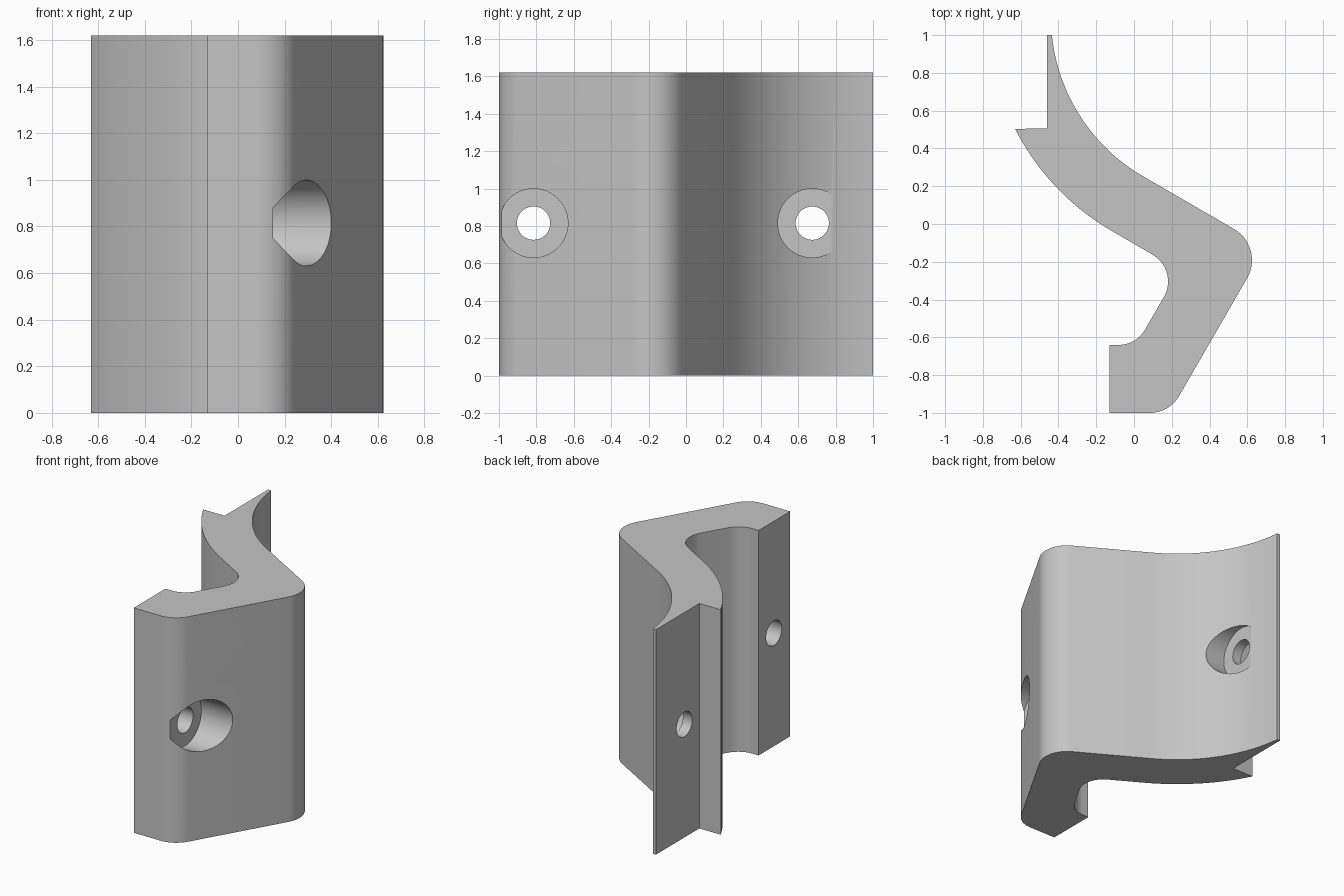
import bpy, bmesh
from math import radians, tan, atan2, cos, sin, pi
from mathutils import Vector, Matrix

cube = bpy.data.objects.get("Cube")
if cube:
    bpy.data.objects.remove(cube, do_unlink=True)

HEIGHT = 1.62
HOLE_Z = 0.815

grey = bpy.data.materials.new("plain grey")
grey.use_nodes = True
colour = (0.56, 0.56, 0.56, 1)
grey.diffuse_color = colour
grey.node_tree.nodes["Principled BSDF"].inputs["Base Color"].default_value = colour


def arc(centre, radius, start, end, steps):
    """Points on an arc, swept from start to end in radians."""
    return [Vector((centre[0] + radius * cos(a), centre[1] + radius * sin(a)))
            for a in (start + (end - start) * i / steps for i in range(steps + 1))]


def fillet(before, corner, after, radius, steps=14):
    """Round a corner between two straight edges."""
    before, corner, after = Vector(before), Vector(corner), Vector(after)
    u, v = (before - corner).normalized(), (after - corner).normalized()
    half = u.angle(v) / 2
    centre = corner + (u + v).normalized() * radius / sin(half)
    p, q = (corner + d * radius / tan(half) - centre for d in (u, v))
    start = atan2(p.y, p.x)
    sweep = (atan2(q.y, q.x) - start + pi) % (2 * pi) - pi
    return arc(centre, radius, start, start + sweep, steps)


# Bracket outline, counter-clockwise from the foot
foot = (-0.13, -1.0)
heel = (0.187, -1.0)
outer_elbow = (0.694, -0.122)
inner_elbow = (0.24, -0.245)
toe = (0.0115, -0.64)
toe_end = (-0.13, -0.64)
bend = (0.54, 1.10)
outer_arc = arc(bend, 0.98, radians(240), radians(185.9), 36)
inner_arc = arc(bend, 1.313, radians(207), radians(240), 28)

outline = [Vector(foot)]
outline += fillet(foot, heel, outer_elbow, 0.18)
outline += fillet(heel, outer_elbow, outer_arc[0], 0.19)
outline += outer_arc
outline += [Vector((-0.46, 1.0)), Vector((-0.46, 0.505))]
outline += inner_arc
outline += fillet(inner_arc[-1], inner_elbow, toe, 0.164)
outline += fillet(inner_elbow, toe, toe_end, 0.16)
outline.append(Vector(toe_end))

bm = bmesh.new()
base = bm.faces.new([bm.verts.new((p.x, p.y, 0)) for p in outline])
top = bmesh.ops.extrude_face_region(bm, geom=[base])["geom"]
bmesh.ops.translate(bm, vec=(0, 0, HEIGHT),
                    verts=[e for e in top if isinstance(e, bmesh.types.BMVert)])
bmesh.ops.recalc_face_normals(bm, faces=bm.faces)
mesh = bpy.data.meshes.new("bracket")
bm.to_mesh(mesh)
bm.free()
mesh.materials.append(grey)
bracket = bpy.data.objects.new("bracket", mesh)
bpy.context.collection.objects.link(bracket)
bpy.context.view_layer.objects.active = bracket


def bore(name, y, radius, x_from, x_to):
    """Cut a round hole along x."""
    bm = bmesh.new()
    bmesh.ops.create_cone(bm, cap_ends=True, segments=64, radius1=radius,
                          radius2=radius, depth=x_to - x_from,
                          matrix=Matrix.Translation(((x_from + x_to) / 2, y, HOLE_Z))
                          @ Matrix.Rotation(pi / 2, 4, 'Y'))
    data = bpy.data.meshes.new(name)
    bm.to_mesh(data)
    bm.free()
    data.materials.append(grey)
    cutter = bpy.data.objects.new(name, data)
    cutter.hide_render = True
    bpy.context.collection.objects.link(cutter)
    cut = bracket.modifiers.new(name, 'BOOLEAN')
    cut.operation = 'DIFFERENCE'
    cut.solver = 'EXACT'
    cut.object = cutter
    bpy.ops.object.modifier_apply(modifier=name)
    bpy.data.objects.remove(cutter, do_unlink=True)


# Screw holes, each with a wide recess for the screw head
for name, y, floor in (("lower", -0.815, 0.15), ("upper", 0.675, -0.386)):
    bore(name + "_recess", y, 0.184, floor, floor + 0.7)
    bore(name + "_screw_hole", y, 0.089, floor - 0.4, floor + 0.1)

bpy.ops.object.select_all(action='DESELECT')
bracket.select_set(True)
bpy.ops.object.shade_smooth_by_angle(angle=radians(25))
